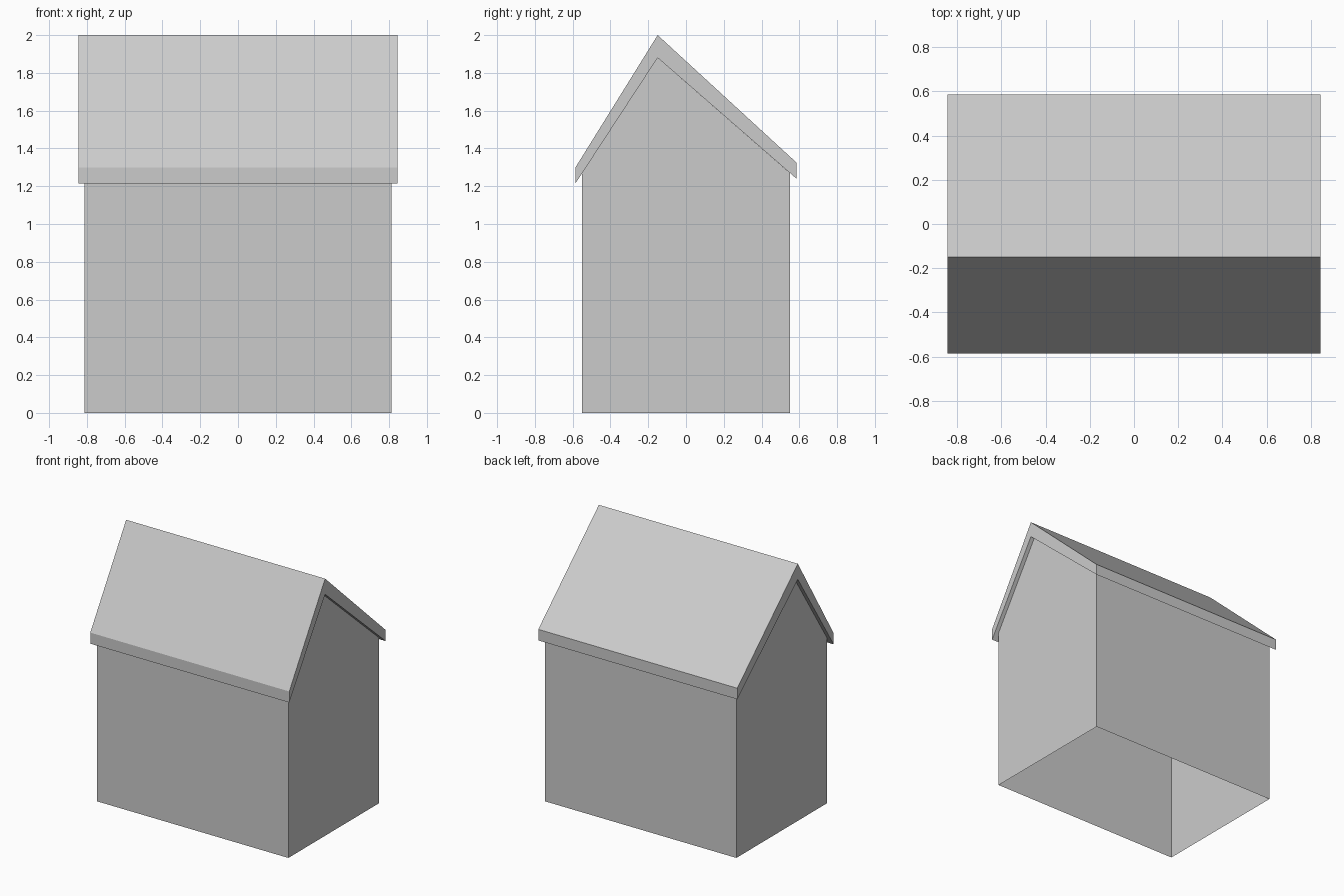
import bpy

cube = bpy.data.objects.get("Cube")
if cube:
    bpy.data.objects.remove(cube, do_unlink=True)

# Single plain grey
grey = bpy.data.materials.new("plain grey")
grey.use_nodes = True
colour = (0.6, 0.6, 0.6, 1)
grey.diffuse_color = colour
grey.node_tree.nodes["Principled BSDF"].inputs["Base Color"].default_value = colour


def extrude_profile(name, profile, half_width, open_edges=()):
    """Sweep a closed (y, z) profile along x, leaving listed edges open."""
    n = len(profile)
    verts = [(x, y, z) for x in (-half_width, half_width) for y, z in profile]
    faces = [tuple(reversed(range(n))), tuple(range(n, 2 * n))]
    for i in range(n):
        if i not in open_edges:
            j = (i + 1) % n
            faces.append((i, j, j + n, i + n))
    mesh = bpy.data.meshes.new(name)
    mesh.from_pydata(verts, [], faces)
    mesh.materials.append(grey)
    obj = bpy.data.objects.new(name, mesh)
    bpy.context.collection.objects.link(obj)
    return obj


# Thin-walled body, open at the floor and under the roof
extrude_profile("house_walls",
                [(-0.55, 0), (0.55, 0), (0.55, 1.27), (-0.15, 1.88), (-0.55, 1.27)],
                0.813, open_edges=(0, 2, 3))

# Uneven gable roof slab with vertical eaves
extrude_profile("gable_roof",
                [(-0.585, 1.215), (-0.15, 1.88), (0.585, 1.24),
                 (0.585, 1.325), (-0.15, 2.0), (-0.585, 1.30)],
                0.845)
